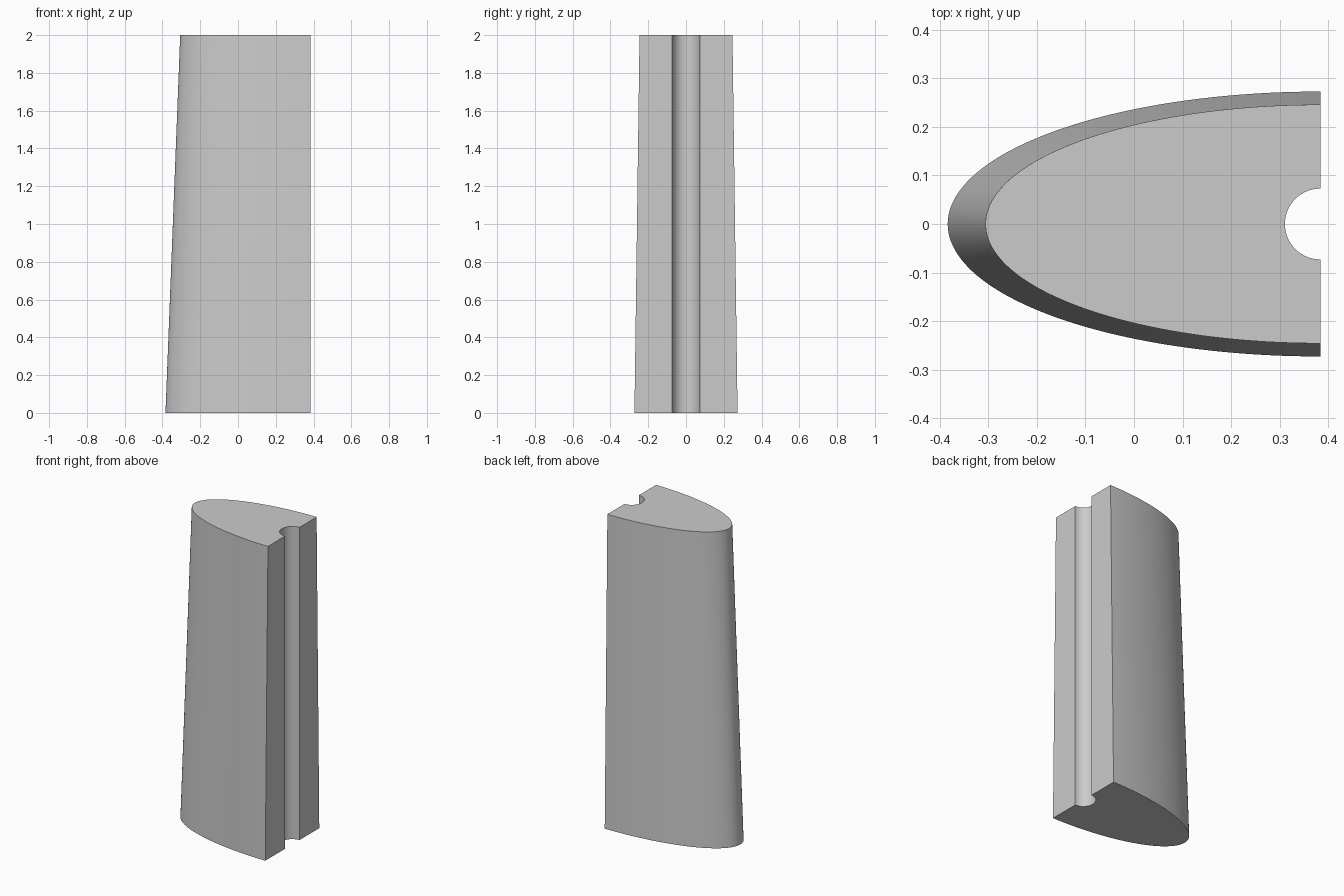
import bpy
import bmesh
from math import sin, cos, pi, radians

cube = bpy.data.objects.get("Cube")
if cube:
    bpy.data.objects.remove(cube, do_unlink=True)

HEIGHT = 2.0
BACK_X = 0.384        # flat face, and centre of the half ellipse
GROOVE_RADIUS = 0.073
NOSE_STEPS = 96
GROOVE_STEPS = 32


def section(bm, length, half_width, z):
    """Half-elliptical outline with a round notch in its flat side."""
    points = []
    for i in range(NOSE_STEPS + 1):
        a = pi / 2 + pi * i / NOSE_STEPS
        points.append((BACK_X + length * cos(a), half_width * sin(a)))
    for i in range(GROOVE_STEPS + 1):
        a = 3 * pi / 2 - pi * i / GROOVE_STEPS
        points.append((BACK_X + GROOVE_RADIUS * cos(a), GROOVE_RADIUS * sin(a)))
    return [bm.verts.new((x, y, z)) for x, y in points]


# Tapered body lofted between the bottom and top outlines
bm = bmesh.new()
bottom = section(bm, 0.768, 0.273, 0)
top = section(bm, 0.69, 0.246, HEIGHT)
count = len(bottom)
for i in range(count):
    j = (i + 1) % count
    bm.faces.new((bottom[i], bottom[j], top[j], top[i]))
bm.faces.new(top)
bm.faces.new(bottom[::-1])
bmesh.ops.recalc_face_normals(bm, faces=bm.faces)

mesh = bpy.data.meshes.new("tapered_body")
bm.to_mesh(mesh)
bm.free()
body = bpy.data.objects.new("tapered_body", mesh)
bpy.context.collection.objects.link(body)

# Plain grey material
grey = bpy.data.materials.new("light_grey")
grey.use_nodes = True
colour = (0.6, 0.6, 0.6, 1)
grey.diffuse_color = colour
grey.node_tree.nodes["Principled BSDF"].inputs["Base Color"].default_value = colour
mesh.materials.append(grey)

# Smooth curved sides with crisp ends and groove edges
bpy.ops.object.select_all(action='DESELECT')
body.select_set(True)
bpy.context.view_layer.objects.active = body
bpy.ops.object.shade_smooth_by_angle(angle=radians(30))
